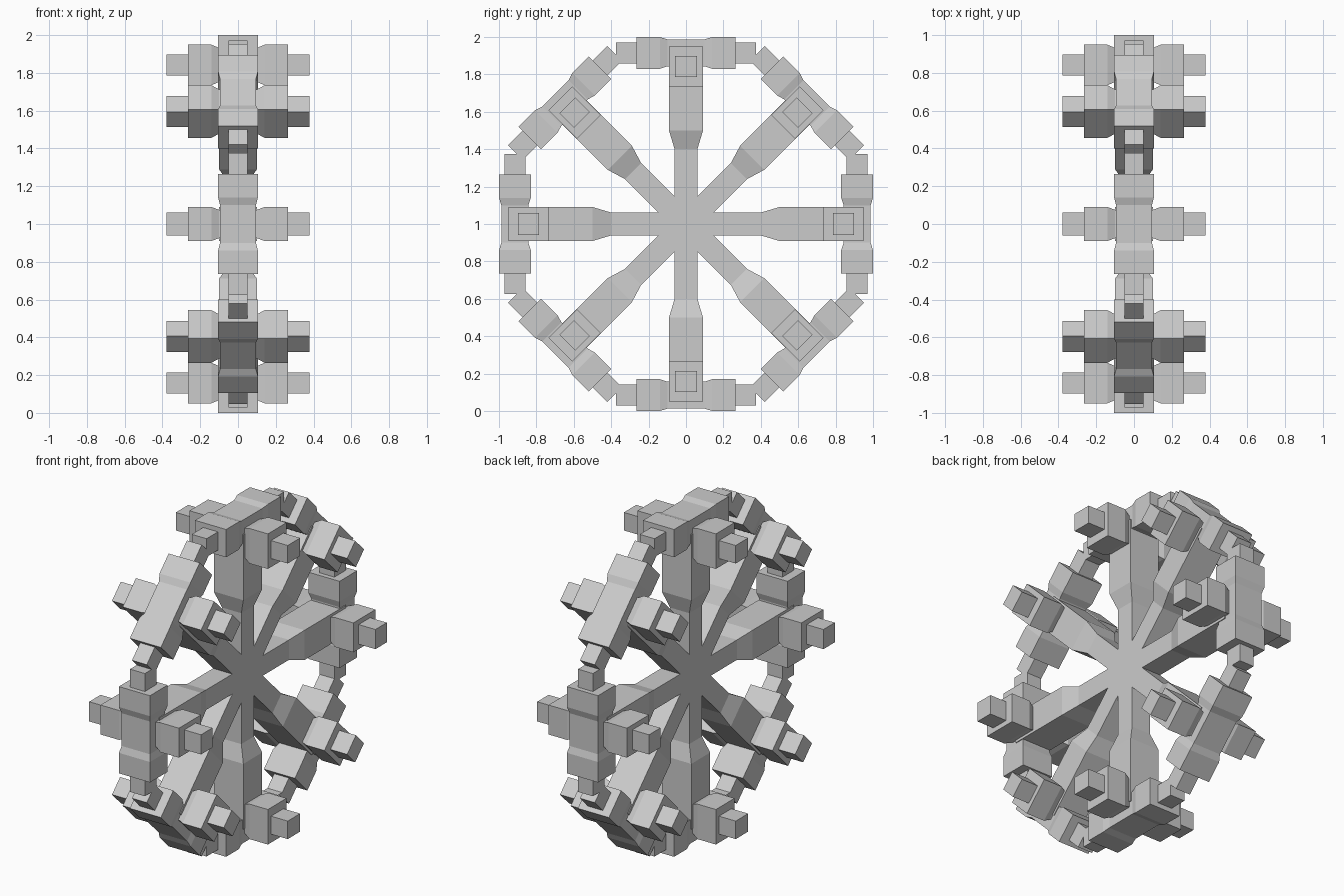
import bpy, bmesh
from math import radians
from mathutils import Vector, Matrix

if "Cube" in bpy.data.objects:
    bpy.data.objects.remove(bpy.data.objects["Cube"])


def loft(name, axis, sections):
    """Chain of boxy sections along an axis.
    Section: (position, half size a, half size b, offset b); a, b are the other two axes."""
    u, v = [(1, 2), (0, 2), (0, 1)][axis]
    bm = bmesh.new()
    rings = []
    for pos, a, b, off in sections:
        ring = []
        for sa, sb in ((-1, -1), (1, -1), (1, 1), (-1, 1)):
            p = [0, 0, 0]
            p[axis], p[u], p[v] = pos, sa * a, off + sb * b
            ring.append(bm.verts.new(Vector(p)))
        rings.append(ring)
    for r0, r1 in zip(rings, rings[1:]):
        for i in range(4):
            j = (i + 1) % 4
            bm.faces.new((r0[i], r0[j], r1[j], r1[i]))
    bm.faces.new(rings[0])
    bm.faces.new(rings[-1])
    bmesh.ops.recalc_face_normals(bm, faces=bm.faces)
    mesh = bpy.data.meshes.new(name)
    bm.to_mesh(mesh)
    bm.free()
    return mesh


def mirrored(half):
    return [(-p, a, b, o) for p, a, b, o in reversed(half)] + half


# Spoke: slim at the hub, flaring to a thicker outer arm
spoke = loft("spoke", 2, [(0, .065, .061, 0), (.40, .065, .061, 0),
                          (.50, .10, .091, 0), (.90, .10, .091, 0)])

# Rim segment: waisted block with a slim link at each end
R = .915
rim = loft("rim_segment", 1, mirrored([(.10, .095, .072, R), (.14, .105, .085, R),
                                       (.265, .105, .085, R), (.265, .05, .056, R),
                                       (.375, .05, .056, R)]))

# Side pegs: stepped block sticking out on both faces of the wheel
P = .842
pegs = loft("side_pegs", 0, mirrored([(.10, .075, .09, P), (.14, .09, .107, P),
                                      (.265, .09, .107, P), (.265, .06, .055, P),
                                      (.378, .06, .055, P)]))

# Eight copies round the wheel centre
for i in range(8):
    for mesh in (spoke, rim, pegs):
        ob = bpy.data.objects.new(f"{mesh.name}_{i + 1}", mesh)
        ob.matrix_world = Matrix.Translation((0, 0, 1)) @ Matrix.Rotation(radians(45 * i), 4, 'X')
        bpy.context.collection.objects.link(ob)
